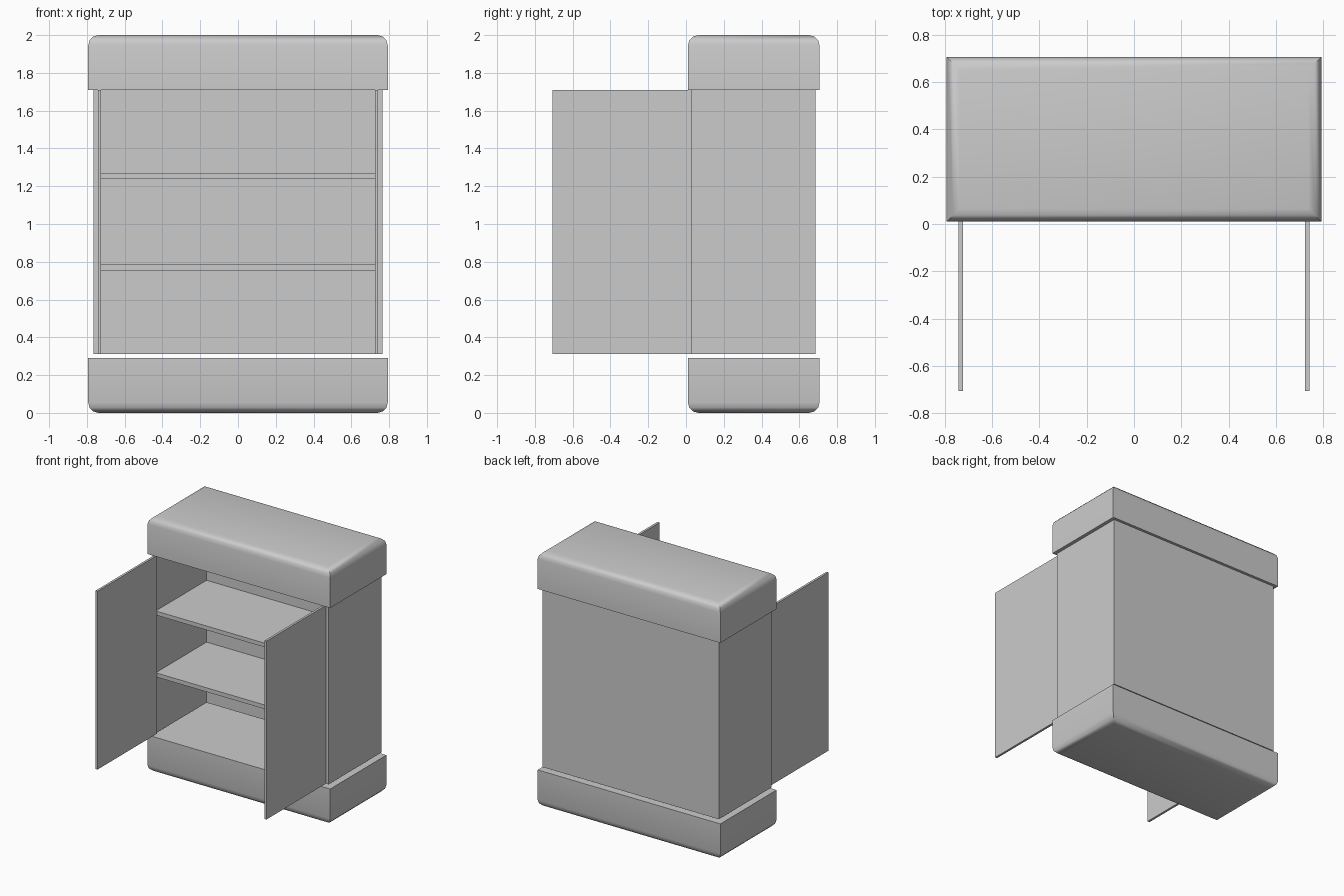
import bpy, bmesh, math

if "Cube" in bpy.data.objects:
    bpy.data.objects.remove(bpy.data.objects["Cube"])


def make_object(name, bm):
    bmesh.ops.recalc_face_normals(bm, faces=bm.faces)
    mesh = bpy.data.meshes.new(name)
    bm.to_mesh(mesh)
    bm.free()
    ob = bpy.data.objects.new(name, mesh)
    bpy.context.collection.objects.link(ob)
    return ob


def box(name, x, y, z):
    bm = bmesh.new()
    bmesh.ops.create_cube(bm, size=1)
    for v in bm.verts:
        v.co = [(r[0] + r[1]) / 2 + c * (r[1] - r[0]) for r, c in zip((x, y, z), v.co)]
    return make_object(name, bm)


def rounded_block(name, z_flat, z_round, radius=0.055, steps=3):
    """Block with one flat end and one rounded, mitred end."""
    hx, y0, y1 = 0.793, 0.01, 0.707
    s = 1 if z_round > z_flat else -1
    profile = [(0, z_flat)]
    for i in range(steps + 1):
        a = math.pi / 2 * i / steps
        profile.append((radius * (1 - math.cos(a)), z_round - s * radius * (1 - math.sin(a))))
    bm = bmesh.new()
    rings = []
    for d, z in profile:
        corners = [(-hx + d, y0 + d), (hx - d, y0 + d), (hx - d, y1 - d), (-hx + d, y1 - d)]
        rings.append([bm.verts.new((px, py, z)) for px, py in corners])
    for a, b in zip(rings, rings[1:]):
        for i in range(4):
            j = (i + 1) % 4
            bm.faces.new((a[i], a[j], b[j], b[i]))
    bm.faces.new(rings[0])
    bm.faces.new(rings[-1])
    ob = make_object(name, bm)
    bpy.ops.object.select_all(action='DESELECT')
    bpy.context.view_layer.objects.active = ob
    ob.select_set(True)
    bpy.ops.object.shade_smooth_by_angle(angle=math.radians(35))
    return ob


# Base and top with rounded outer ends
rounded_block("base", 0.29, 0.0)
rounded_block("top", 1.71, 2.0)

# Cabinet body, floating slightly above the base
body_z = (0.311, 1.71)
box("back_panel", (-0.765, 0.765), (0.66, 0.685), body_z)
for side, s in (("left", -1), ("right", 1)):
    box(side + "_side_panel", sorted((s * 0.735, s * 0.765)), (0.03, 0.66), body_z)
    # Doors standing fully open
    box(side + "_door", sorted((s * 0.724, s * 0.742)), (-0.707, 0.03), body_z)

# Shelves
for name, z in (("lower_shelf", 0.77), ("upper_shelf", 1.255)):
    box(name, (-0.735, 0.735), (0.03, 0.66), (z - 0.016, z + 0.016))
